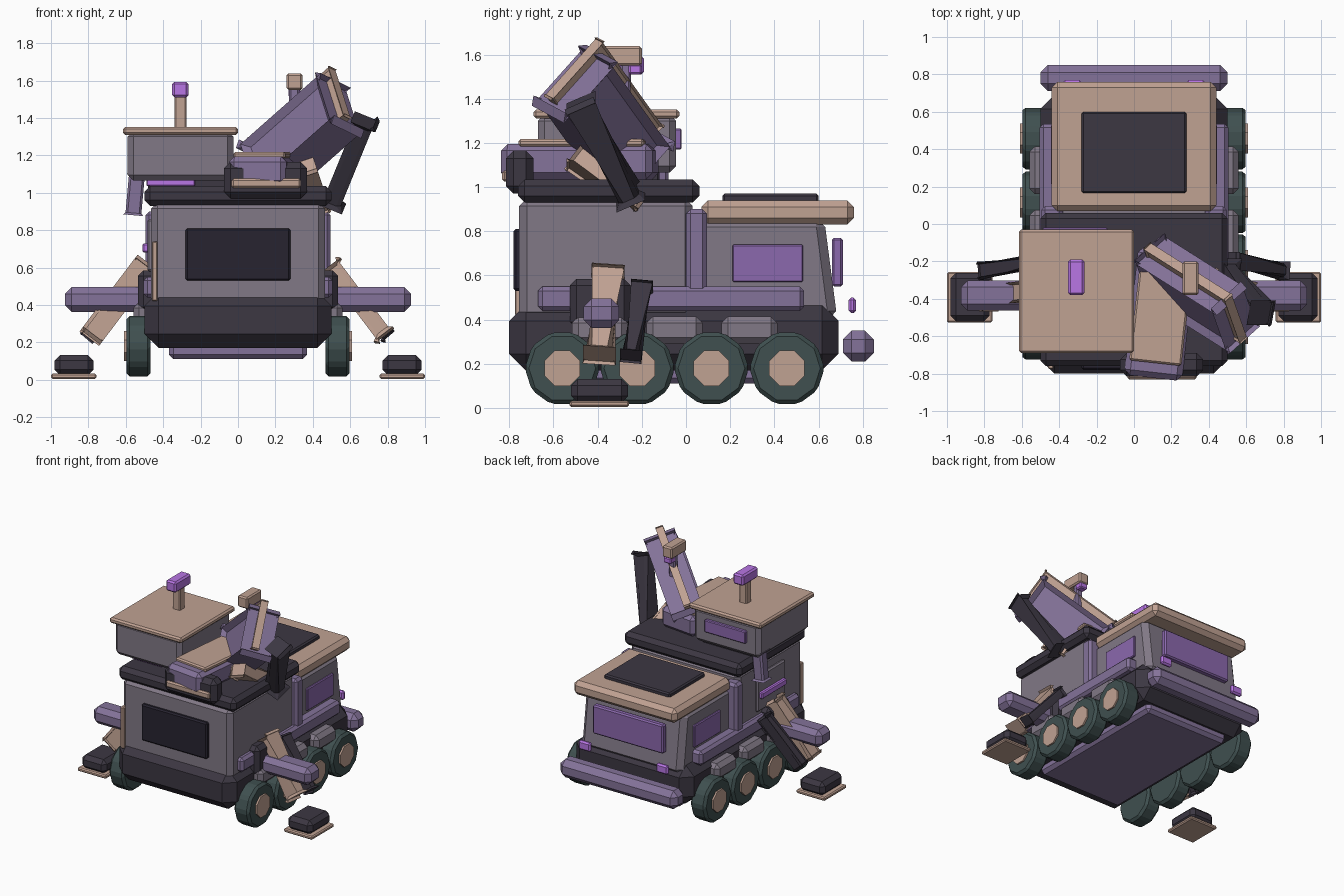
import bpy, bmesh, math
from mathutils import Matrix, Vector

if "Cube" in bpy.data.objects:
    bpy.data.objects.remove(bpy.data.objects["Cube"])


def mat(name, r, g, b):
    m = bpy.data.materials.new(name)
    m.diffuse_color = (r, g, b, 1)
    m.use_nodes = True
    m.node_tree.nodes["Principled BSDF"].inputs["Base Color"].default_value = m.diffuse_color
    return m


BODY = mat("body_grey", .22, .19, .24)
DARK = mat("dark_trim", .045, .038, .055)
PURPLE = mat("purple_paint", .23, .17, .32)
TAN = mat("tan_panel", .53, .36, .29)
TYRE = mat("tyre", .05, .08, .08)
GLOW = mat("violet_light", .48, .18, .78)
GLASS = mat("violet_glass", .26, .14, .42)
BLACK = mat("dark_glass", .02, .017, .03)


def finish(name, bm, m, bevel):
    """Chamfer the edges and make a flat shaded object."""
    if bevel:
        bmesh.ops.bevel(bm, geom=bm.edges[:], offset=bevel, segments=1,
                        affect='EDGES', clamp_overlap=True)
    bmesh.ops.recalc_face_normals(bm, faces=bm.faces[:])
    me = bpy.data.meshes.new(name)
    bm.to_mesh(me)
    bm.free()
    me.materials.append(m)
    ob = bpy.data.objects.new(name, me)
    bpy.context.collection.objects.link(ob)
    return ob


def obox(name, centre, axes, dims, m, bevel=.01, taper=None):
    """Box with given local axes; taper moves the top front (+y) edge back."""
    bm = bmesh.new()
    bmesh.ops.create_cube(bm, size=1)
    a = Matrix(axes).transposed()
    for v in bm.verts:
        p = Vector([c * d for c, d in zip(v.co, dims)])
        if taper and p.z > 0 and p.y > 0:
            p.y -= taper
        v.co = a @ p + Vector(centre)
    return finish(name, bm, m, bevel)


WORLD = ((1, 0, 0), (0, 1, 0), (0, 0, 1))


def box(name, x, y, z, m, bevel=.01, taper=None):
    r = (x, y, z)
    return obox(name, [(a + b) / 2 for a, b in r], WORLD,
                [abs(b - a) for a, b in r], m, bevel, taper)


def bar(name, p, q, w, d, m, bevel=.015):
    """Beam from p to q, w wide sideways and d along the other way."""
    p, q = Vector(p), Vector(q)
    u = (q - p).normalized()
    side = Vector((0, 1, 0))
    side = (side - u * side.dot(u)).normalized()
    return obox(name, (p + q) / 2, (side, u.cross(side), u),
                (w, d, (q - p).length), m, bevel)


def disc(name, x, y, z, r, width, sides, m, turn=0, bevel=0):
    bm = bmesh.new()
    bmesh.ops.create_cone(bm, cap_ends=True, segments=sides, radius1=r, radius2=r, depth=width)
    bmesh.ops.transform(bm, verts=bm.verts[:], matrix=Matrix.Translation((x, y, z))
                        @ Matrix.Rotation(math.pi / 2, 4, 'Y') @ Matrix.Rotation(turn, 4, 'Z'))
    return finish(name, bm, m, bevel)


# hull
box("chassis", (-.5, .5), (-.8, .69), (.17, .47), DARK, .075)
box("belly_plate", (-.37, .37), (-.62, .6), (.11, .2), PURPLE, .025)
box("rear_body", (-.465, .465), (-.755, .03), (.4, .95), BODY, .035)
box("cab", (-.43, .43), (0, .685), (.4, .86), BODY, .04, .06)
box("cab_roof", (-.44, .44), (.07, .76), (.83, .94), TAN, .03)
box("roof_hatch", (-.28, .28), (.165, .6), (.93, .97), DARK, .01)
box("upper_deck", (-.5, .5), (-.76, .06), (.93, 1.035), DARK, .03)
box("rear_window", (-.28, .28), (-.78, -.74), (.53, .81), BLACK, .01)
box("windscreen", (-.3, .3), (.66, .71), (.55, .77), GLASS, .01)
box("front_bumper", (-.5, .5), (.71, .85), (.21, .35), PURPLE, .04)

# paired side parts
for s, side in ((1, "right"), (-1, "left")):
    def X(a, b):
        return (s * a, s * b)
    for i, y in enumerate((-.56, -.22, .115, .457)):
        disc(f"{side}_wheel_{i}", s * .532, y, .18, .17, .13, 10, TYRE, 0, .018)
        disc(f"{side}_hub_{i}", s * .575, y, .18, .087, .07, 8, TAN, math.pi / 8)
    for i, y in enumerate((-.39, -.052, .287)):
        box(f"{side}_fender_{i}", X(.4, .56), (y - .127, y + .127), (.29, .415), BODY, .03)
    box(f"{side}_rail", X(.4, .505), (-.67, .535), (.44, .55), PURPLE, .02)
    box(f"{side}_pillar", X(.38, .495), (0, .095), (.45, .9), PURPLE, .02)
    box(f"{side}_cab_window", X(.4, .445), (.21, .53), (.57, .74), GLASS, .006)
    box(f"{side}_headlight", X(.28, .38), (.735, .77), (.43, .5), GLOW, .012)
    # outrigger
    box(f"{side}_outrigger_mount", X(.42, .535), (-.525, -.25), (.36, .585), DARK, .03)
    box(f"{side}_outrigger_beam", X(.5, .925), (-.463, -.303), (.363, .495), PURPLE, .035)
    bar(f"{side}_outrigger_strut", (s * .5, -.352, .61), (s * .78, -.392, .24), .11, .09, TAN, .02)
    bar(f"{side}_outrigger_piston", (s * .53, -.2, .55), (s * .8, -.25, .235), .07, .06, DARK, .015)
    box(f"{side}_foot", X(.772, .982), (-.52, -.262), (.025, .132), DARK, .03)
    box(f"{side}_foot_pad", X(.757, 1), (-.527, -.257), (.005, .033), TAN, .008)

# left side details
box("left_door", (-.485, -.4), (-.52, -.18), (.58, .86), BODY, .01)
box("left_door_light", (-.51, -.45), (-.5, -.2), (.68, .73), GLOW, .008)
box("corner_post", (-.46, -.43), (-.775, -.73), (.42, .74), TAN, .006)

# turret on the left
box("turret_base", (-.48, -.05), (-.58, -.12), (1, 1.1), DARK, .01)
box("turret_lamp", (-.49, -.23), (-.6, -.55), (1.035, 1.08), GLOW, .006)
box("turret", (-.59, -.025), (-.67, -.045), (1.065, 1.33), BODY, .03)
box("turret_roof", (-.615, 0), (-.69, -.03), (1.31, 1.352), TAN, .012)
box("turret_window", (-.49, -.14), (-.08, -.02), (1.17, 1.265), GLASS, .006)
box("mast", (-.34, -.275), (-.315, -.25), (1.34, 1.52), TAN, .008)
box("mast_sensor", (-.352, -.265), (-.38, -.19), (1.51, 1.593), GLOW, .012)
bar("turret_brace", (-.54, -.12, 1.1), (-.56, -.12, .88), .08, .085, PURPLE, .012)

# folded lower arm on the right
c, t = math.cos(-.11), math.sin(-.11)
ARM = ((c, t, 0), (-t, c, 0), (0, 0, 1))
obox("lower_arm", (.14, -.48, 1.115), ARM, (.31, .69, .16), PURPLE, .03)
obox("lower_arm_plate", (.145, -.46, 1.2), ARM, (.28, .57, .035), TAN, .01)
box("arm_clamp", (-.075, .37), (-.815, -.69), (.97, 1.165), DARK, .035)
box("clamp_bar", (-.035, .335), (-.832, -.79), (1.025, 1.075), TAN, .01)
bar("arm_link", (.35, -.5, 1.14), (.42, -.2, .93), .1, .1, TAN, .015)

# raised upper arm with a tan plate through its middle
L = Vector((-.68, .43, -.6)).normalized()
S = Vector((.243, -.657, -.714))
S = (S - L * S.dot(L)).normalized()
N = L.cross(S)
mid = Vector((.328, -.37, 1.345))
obox("upper_arm_plate", mid, (L, S, N), (.634, .35, .035), TAN, .01)
obox("upper_arm", mid + .03 * L + .045 * S - .02 * N, (L, S, N), (.6, .31, .16), PURPLE, .035)
bar("arm_piston", (.68, -.475, 1.38), (.5, -.25, .94), .1, .1, DARK, .022)

# arm camera
bar("camera_post", (.3, -.28, 1.38), (.3, -.27, 1.58), .05, .055, PURPLE, .01)
box("camera_head", (.26, .345), (-.38, -.2), (1.55, 1.638), TAN, .01)
box("camera_lens", (.27, .335), (-.26, -.2), (1.51, 1.555), GLOW, .008)
